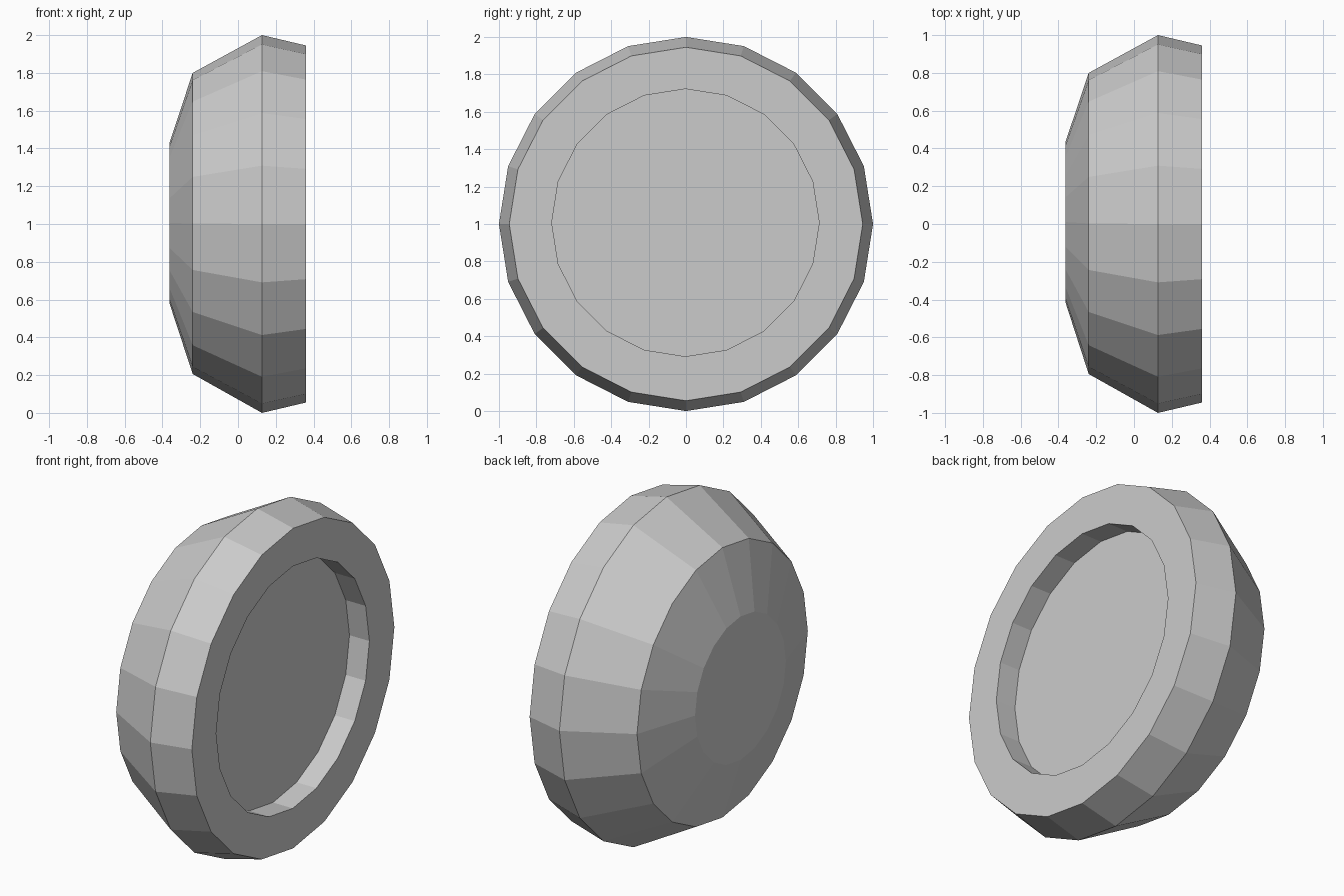
import bpy, bmesh
from math import sin, cos, pi

if "Cube" in bpy.data.objects:
    bpy.data.objects.remove(bpy.data.objects["Cube"])

SIDES = 20

# Rings along the x axis: (x, radius, centre y, centre z)
RINGS = [
    (-0.363, 0.424, 0.01, 1.005),   # small rear cap
    (-0.24, 0.797, 0.003, 1.003),   # rear shoulder
    (0.127, 1.0, 0.0, 1.0),         # widest rim
    (0.36, 0.945, 0.0, 1.0),        # front edge
    (0.36, 0.715, -0.003, 1.007),   # recess lip
    (0.23, 0.715, -0.003, 1.007),   # recess floor
]


def lathe(name, rings):
    bm = bmesh.new()
    loops = []
    for x, r, cy, cz in rings:
        loops.append([bm.verts.new((x, cy + r * sin(2 * pi * i / SIDES),
                                    cz + r * cos(2 * pi * i / SIDES)))
                      for i in range(SIDES)])
    for a, b in zip(loops, loops[1:]):
        for i in range(SIDES):
            j = (i + 1) % SIDES
            bm.faces.new((a[i], a[j], b[j], b[i]))
    # Close the rear cap and the recess floor
    bm.faces.new(loops[0])
    bm.faces.new(loops[-1])
    bmesh.ops.recalc_face_normals(bm, faces=bm.faces)
    mesh = bpy.data.meshes.new(name)
    bm.to_mesh(mesh)
    bm.free()
    obj = bpy.data.objects.new(name, mesh)
    bpy.context.collection.objects.link(obj)
    return obj


# Faceted round knob with a shallow recessed face
lathe("recessed_round_knob", RINGS)
